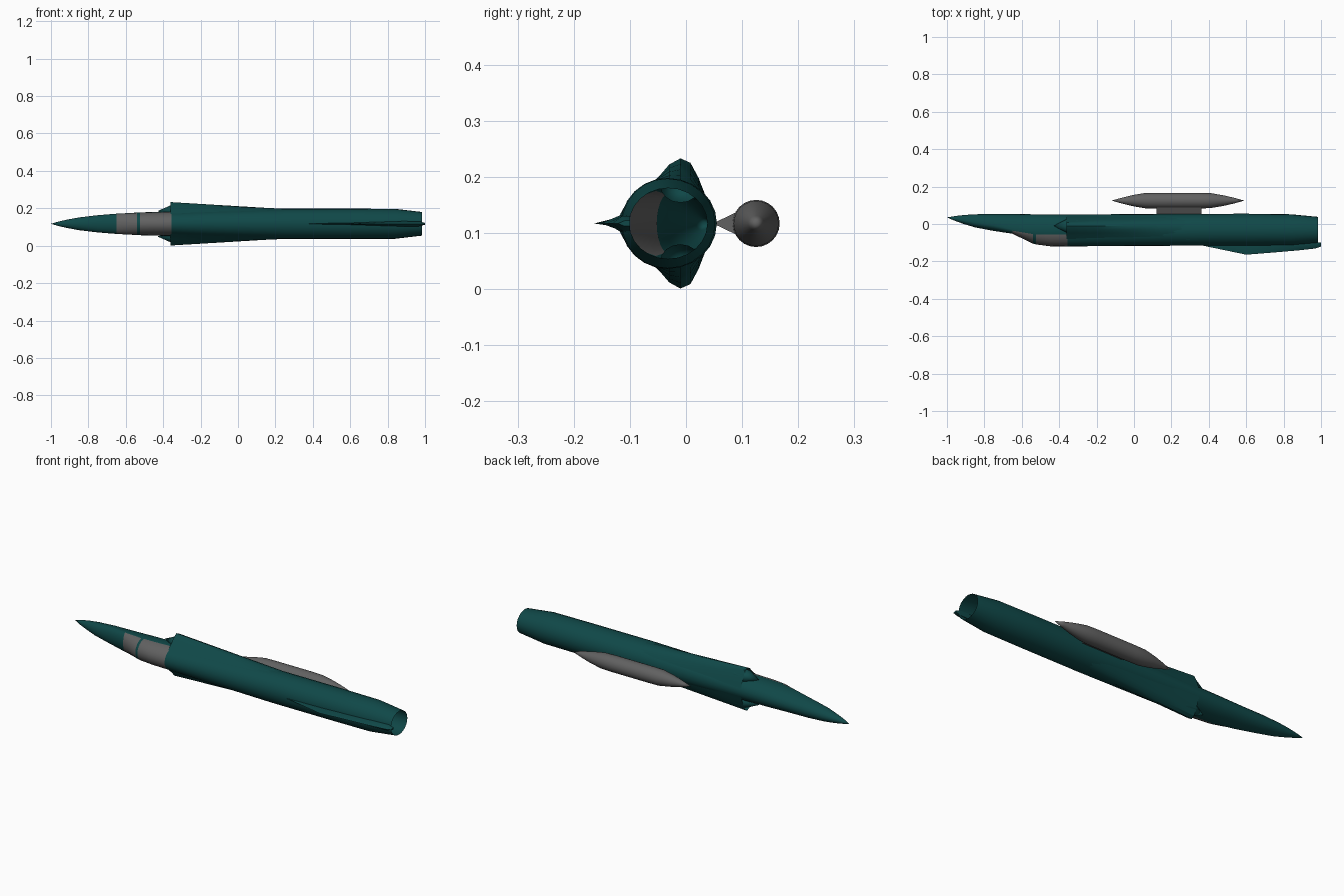
import bpy, bmesh, math

cube = bpy.data.objects.get("Cube")
if cube:
    bpy.data.objects.remove(cube, do_unlink=True)

CZ = 0.117      # height of the long axis
SEG = 24


def material(name, rgb):
    m = bpy.data.materials.new(name)
    m.use_nodes = True
    m.diffuse_color = (*rgb, 1)
    m.node_tree.nodes["Principled BSDF"].inputs["Base Color"].default_value = (*rgb, 1)
    return m


TEAL = material("dark teal paint", (0.005, 0.065, 0.065))
GREY = material("mid grey", (0.12, 0.12, 0.12))


def loft(name, rings, mats, closed=True, caps=False, rule=None, angle=35):
    """Skin a list of rings; rule(ring, column) gives a material index."""
    bm = bmesh.new()
    rows = [[bm.verts.new((x, y, z + CZ)) for x, y, z in r] for r in rings]
    n = len(rows[0])
    for i in range(len(rows) - 1):
        for k in range(n if closed else n - 1):
            j = (k + 1) % n
            f = bm.faces.new((rows[i][k], rows[i][j], rows[i + 1][j], rows[i + 1][k]))
            if rule:
                f.material_index = rule(i, k)
    if caps:
        bm.faces.new(rows[0])
        bm.faces.new(rows[-1])
    bmesh.ops.remove_doubles(bm, verts=bm.verts, dist=1e-5)
    bmesh.ops.recalc_face_normals(bm, faces=bm.faces)
    me = bpy.data.meshes.new(name)
    bm.to_mesh(me)
    bm.free()
    for m in mats:
        me.materials.append(m)
    ob = bpy.data.objects.new(name, me)
    bpy.context.collection.objects.link(ob)
    bpy.ops.object.select_all(action='DESELECT')
    ob.select_set(True)
    bpy.context.view_layer.objects.active = ob
    bpy.ops.object.shade_smooth_by_angle(angle=math.radians(angle))
    return ob


def section(x, top, wide, belly, half):
    """Egg-shaped ring: spine y, widest y, belly y, half width."""
    ring = []
    for k in range(SEG):
        a = 2 * math.pi * k / SEG
        s = math.sin(a)
        ring.append((x, wide - s * ((wide - top) if s > 0 else (belly - wide)), half * math.cos(a)))
    return ring


# Fuselage: open at the tail, with the glazing coloured by station
stations = [
    (-1.0, 0.035, 0.035, 0.035, 0.0),
    (-0.96, 0.018, 0.028, 0.042, 0.012),
    (-0.91, 0.000, 0.020, 0.048, 0.023),
    (-0.85, -0.018, 0.008, 0.052, 0.034),
    (-0.75, -0.037, -0.008, 0.053, 0.046),
    (-0.65, -0.052, -0.030, 0.053, 0.054),
    (-0.54, -0.105, -0.036, 0.052, 0.060),
    (-0.525, -0.109, -0.036, 0.052, 0.061),
    (-0.45, -0.119, -0.035, 0.051, 0.063),
    (-0.355, -0.120, -0.033, 0.051, 0.065),
    (-0.15, -0.118, -0.033, 0.052, 0.072),
    (0.25, -0.116, -0.033, 0.054, 0.081),
    (0.60, -0.116, -0.033, 0.055, 0.081),
    (0.84, -0.114, -0.033, 0.052, 0.080),
    (0.985, -0.101, -0.032, 0.038, 0.063),
]


def glazing(i, k):
    return 1 if i in (5, 7, 8) and 1 <= k <= 10 else 0


loft("fuselage", [section(*s) for s in stations], [TEAL, GREY], rule=glazing)

# Side intakes: bell-shaped open shells fading into the fuselage
lip = [(-0.085, 0.050), (-0.065, 0.068), (-0.048, 0.084), (-0.03, 0.105), (-0.01, 0.116),
       (0.008, 0.108), (0.022, 0.082), (0.036, 0.046), (0.048, 0.015)]
for side, label in ((1, "upper"), (-1, "lower")):
    rings = []
    for t in (0, 0.25, 0.5, 0.75, 1):
        x = -0.36 + 0.66 * t
        ring = []
        for y, z in lip:
            # end shape lies on the fuselage ellipse
            d = max(0, 1 - ((y + 0.033) / 0.086) ** 2)
            zend = 0.079 * math.sqrt(d)
            ring.append((x, y, side * (z * (1 - t) + zend * t)))
        rings.append(ring)
    loft(label + "_intake", rings, [TEAL], closed=False)

    # Shock cone in the mouth of the intake
    cone = []
    for x, r in ((-0.43, 0.0), (-0.36, 1.0), (-0.30, 1.0)):
        cone.append([(x, -0.01 + 0.036 * r * math.cos(2 * math.pi * k / 16),
                      side * (0.068 + 0.031 * r * math.sin(2 * math.pi * k / 16)))
                     for k in range(16)])
    loft(label + "_intake_cone", cone, [TEAL])

# Stub of the tail fin along the spine
fin = []
for x, tip, t in ((0.36, -0.114, 0.001), (0.60, -0.164, 0.005), (0.75, -0.152, 0.010),
                  (0.88, -0.141, 0.014), (0.97, -0.131, 0.013), (1.0, -0.121, 0.005)):
    base = -0.100
    mid = base + (tip - base) * 0.45
    fin.append([(x, tip, 0), (x, mid, t), (x, base, t), (x, base, -t), (x, mid, -t)])
loft("tail_fin_stub", fin, [TEAL], caps=True)

# Belly drop tank
tank = []
for x, r in ((-0.12, 0), (-0.07, 0.014), (-0.01, 0.029), (0.06, 0.041), (0.12, 0.042),
             (0.35, 0.042), (0.41, 0.040), (0.48, 0.028), (0.54, 0.014), (0.59, 0)):
    tank.append([(x, 0.125 + r * math.cos(2 * math.pi * k / SEG),
                  r * math.sin(2 * math.pi * k / SEG)) for k in range(SEG)])
loft("drop_tank", tank, [GREY])

# Wedge pylon, thin at the belly and wide at the tank
pylon = [[(x, 0.050, -0.001), (x, 0.050, 0.001), (x, 0.094, 0.022), (x, 0.094, -0.022)]
         for x in (0.12, 0.36)]
loft("tank_pylon", pylon, [GREY], caps=True)
